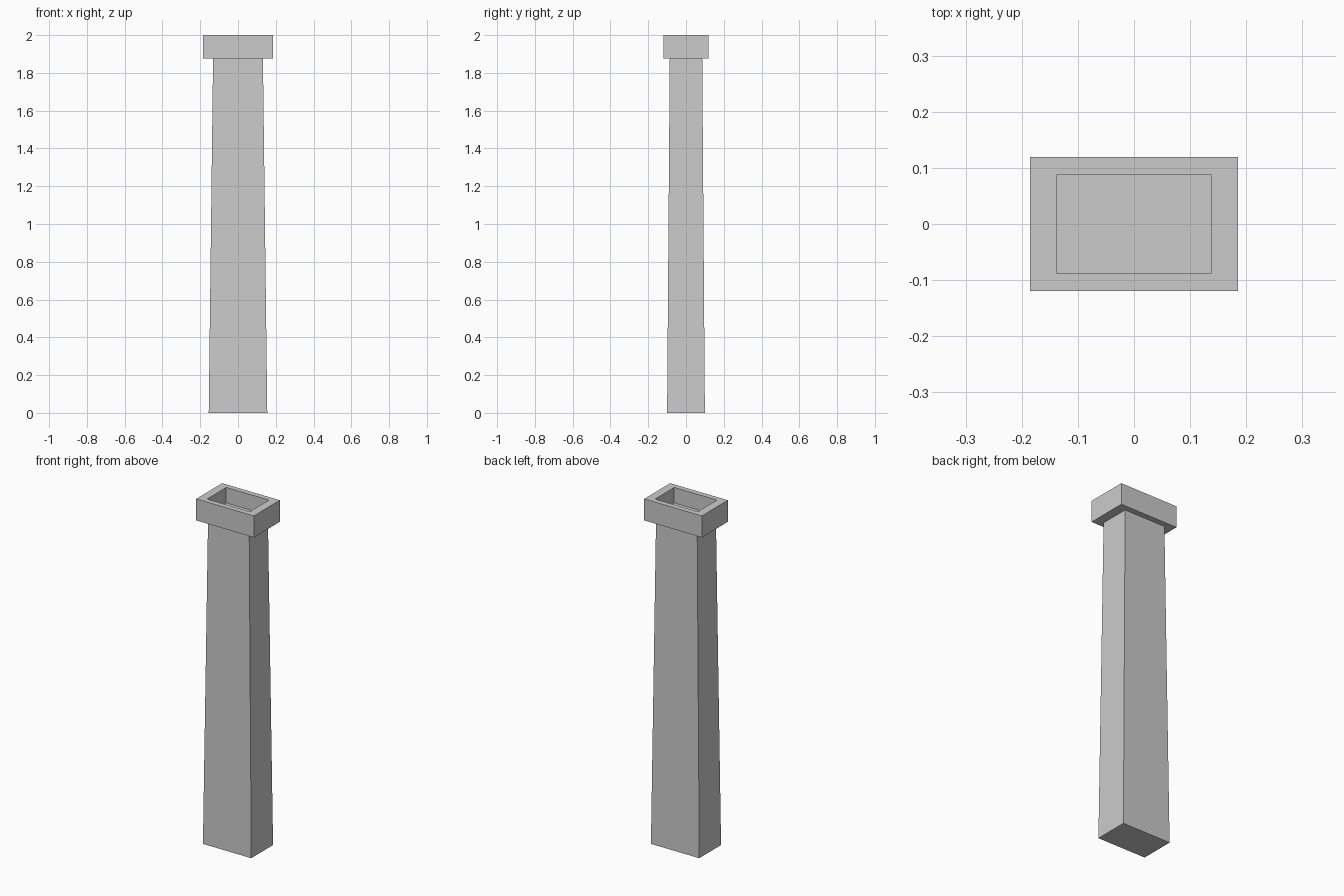
import bpy, bmesh

if "Cube" in bpy.data.objects:
    bpy.data.objects.remove(bpy.data.objects["Cube"])


def rect_loop(bm, hx, hy, z):
    return [bm.verts.new((sx * hx, sy * hy, z))
            for sx, sy in ((-1, -1), (1, -1), (1, 1), (-1, 1))]


def lofted_box(name, sections):
    """Closed solid through rectangular sections (half x, half y, z)."""
    bm = bmesh.new()
    loops = [rect_loop(bm, *s) for s in sections]
    for a, b in zip(loops, loops[1:]):
        for i in range(4):
            j = (i + 1) % 4
            bm.faces.new((a[i], a[j], b[j], b[i]))
    bm.faces.new(loops[0][::-1])
    bm.faces.new(loops[-1])
    bmesh.ops.recalc_face_normals(bm, faces=bm.faces)
    mesh = bpy.data.meshes.new(name)
    bm.to_mesh(mesh)
    bm.free()
    bpy.context.collection.objects.link(bpy.data.objects.new(name, mesh))


# Tapered shaft, collar and recessed top in one continuous surface
lofted_box("pillar", [
    (0.155, 0.10, 0.0),      # foot
    (0.132, 0.086, 1.875),   # neck
    (0.185, 0.119, 1.875),   # collar underside
    (0.185, 0.119, 2.0),     # collar rim
    (0.137, 0.088, 2.0),     # recess edge
    (0.137, 0.088, 1.91),    # recess floor
])
